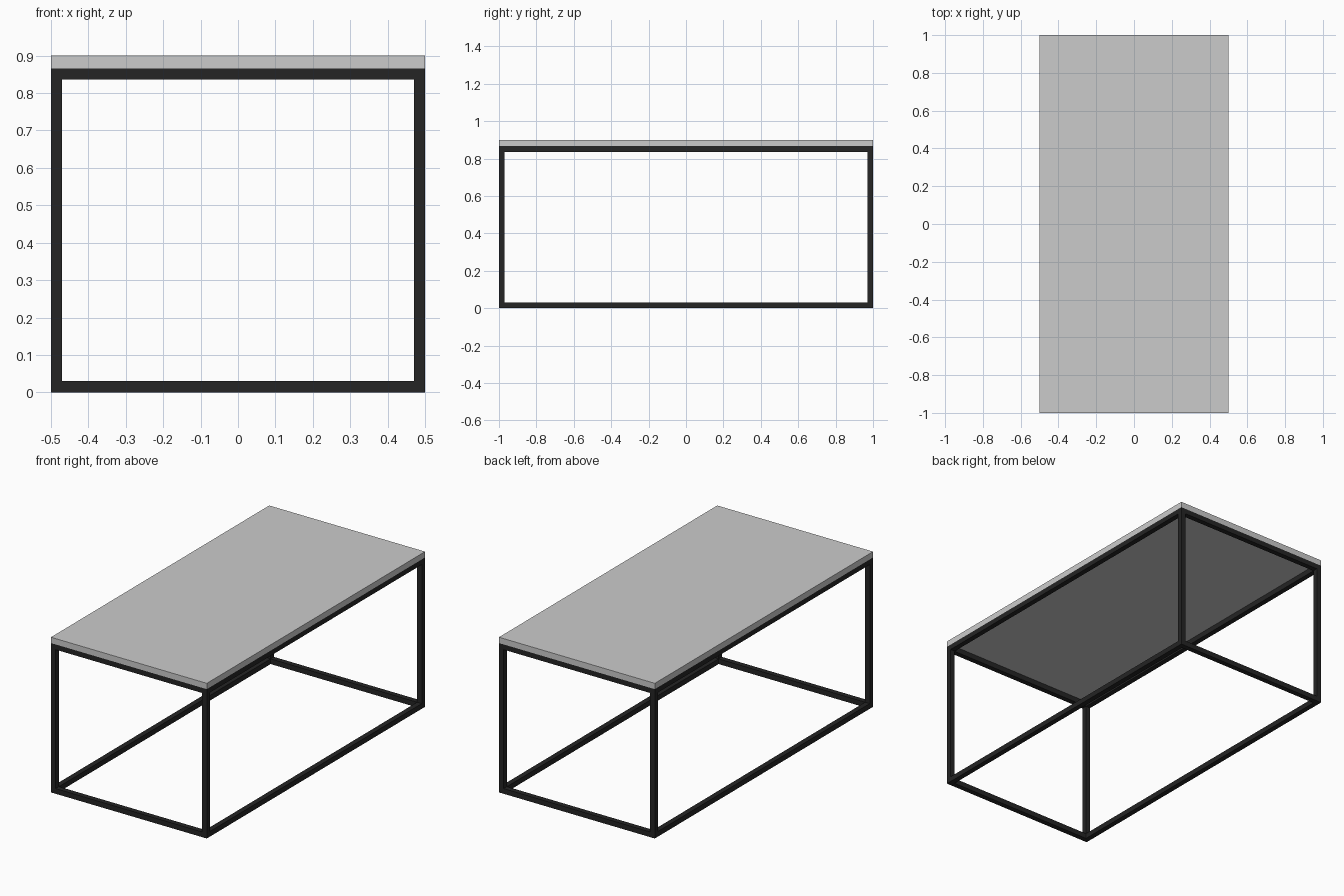
import bpy

if "Cube" in bpy.data.objects:
    bpy.data.objects.remove(bpy.data.objects["Cube"])

W, D, H = 1.0, 2.0, 0.9   # overall size
B = 0.03                  # bar thickness
ZF = 0.866                # top of the steel frame


def material(name, rgb):
    m = bpy.data.materials.new(name)
    m.diffuse_color = (*rgb, 1)
    m.use_nodes = True
    m.node_tree.nodes["Principled BSDF"].inputs["Base Color"].default_value = m.diffuse_color
    return m


black = material("black steel", (0.018, 0.018, 0.018))
grey = material("light grey", (0.6, 0.6, 0.6))


def box(name, size, center, mat):
    bpy.ops.mesh.primitive_cube_add(size=1, location=center)
    ob = bpy.context.object
    ob.name = name
    ob.scale = size
    bpy.ops.object.transform_apply(location=False, rotation=False, scale=True)
    ob.data.materials.append(mat)
    return ob


# table top slab
box("table_top", (W, D, H - ZF), (0, 0, (H + ZF) / 2), grey)

# four legs between the rails
x, y = (W - B) / 2, (D - B) / 2
for sx, side in ((-1, "left"), (1, "right")):
    for sy, end in ((-1, "front"), (1, "back")):
        box(f"{end}_{side}_leg", (B, B, ZF), (sx * x, sy * y, ZF / 2), black)

# lower and upper rails on all four sides
for level, z in (("lower", B / 2), ("upper", ZF - B / 2)):
    for s, side, end in ((-1, "left", "front"), (1, "right", "back")):
        box(f"{level}_{side}_rail", (B, D - 2 * B, B), (s * x, 0, z), black)
        box(f"{level}_{end}_rail", (W - 2 * B, B, B), (0, s * y, z), black)
